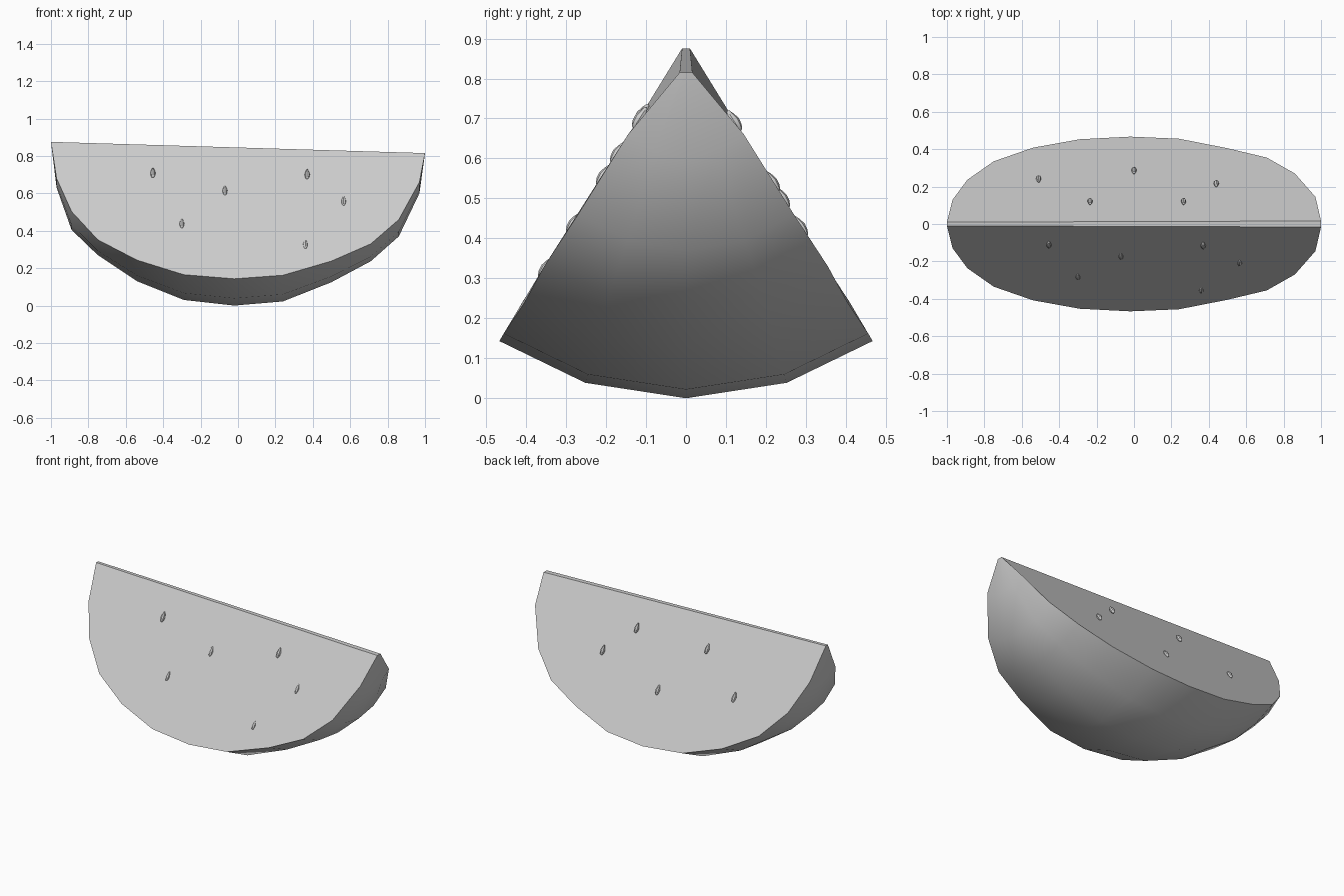
import bpy, bmesh, math
from mathutils import Matrix, Vector

if "Cube" in bpy.data.objects:
    bpy.data.objects.remove(bpy.data.objects["Cube"])

# Stations along the wedge: x, rim half-width, rim height, lowest rind height
stations = [
    (-1.0, .010, .875, .875), (-.97, .13, .68, .63), (-.89, .237, .503, .405),
    (-.75, .335, .352, .27), (-.54, .408, .243, .13), (-.29, .453, .165, .03),
    (-.02, .467, .143, .0), (.24, .456, .162, .022), (.50, .405, .238, .125),
    (.71, .355, .33, .237), (.86, .27, .46, .37), (.97, .145, .66, .60),
    (1.0, .016, .815, .815),
]


def finish(name, bm):
    bmesh.ops.recalc_face_normals(bm, faces=bm.faces)
    mesh = bpy.data.meshes.new(name)
    bm.to_mesh(mesh)
    bm.free()
    ob = bpy.data.objects.new(name, mesh)
    bpy.context.collection.objects.link(ob)
    bpy.context.view_layer.objects.active = ob
    bpy.ops.object.select_all(action='DESELECT')
    ob.select_set(True)
    bpy.ops.object.shade_smooth_by_angle(angle=math.radians(40))
    return ob


# Fruit wedge: curved rind, two flat cut faces and the narrow top ridge
bm = bmesh.new()
rows = []
for x, y, rim, low in stations:
    mid = low + .27 * (rim - low)
    arc = [(-y, rim), (-.54 * y, mid), (0, low), (.54 * y, mid), (y, rim)]
    rows.append([bm.verts.new((x, py, pz)) for py, pz in arc])
for a, b in zip(rows, rows[1:]):
    for j in range(4):
        bm.faces.new((a[j], a[j + 1], b[j + 1], b[j]))
for side in (0, 4):
    bm.faces.new([r[side] for r in rows])
bm.faces.new(rows[0] + rows[-1][::-1])
finish("fruit_wedge", bm)

# Seeds: small teardrops half sunk into the cut faces, pointing to the ridge
front = [(-.455, -.11), (-.07, -.17), (.37, -.115), (.565, -.205), (-.30, -.28), (.36, -.35)]
back = [(-.51, .24), (0, .285), (.44, .215), (-.235, .12), (.265, .12)]
bm = bmesh.new()
for x, y in front + back:
    s = math.copysign(1, y)
    up = Vector((0, -s * .53, .848))
    out = Vector((0, s * .848, .53))
    frame = Matrix((up.cross(out), out, up)).transposed().to_4x4()
    frame.translation = (x, y, .87 - 1.6 * (abs(y) - .01))
    made = bmesh.ops.create_uvsphere(bm, u_segments=8, v_segments=6, radius=1)['verts']
    for v in made:
        taper = 1 - .45 * max(v.co.z, 0)
        v.co = Vector((v.co.x * .014 * taper, v.co.y * .014 * taper, v.co.z * .032))
    bmesh.ops.transform(bm, matrix=frame, verts=made)
finish("seeds", bm)
